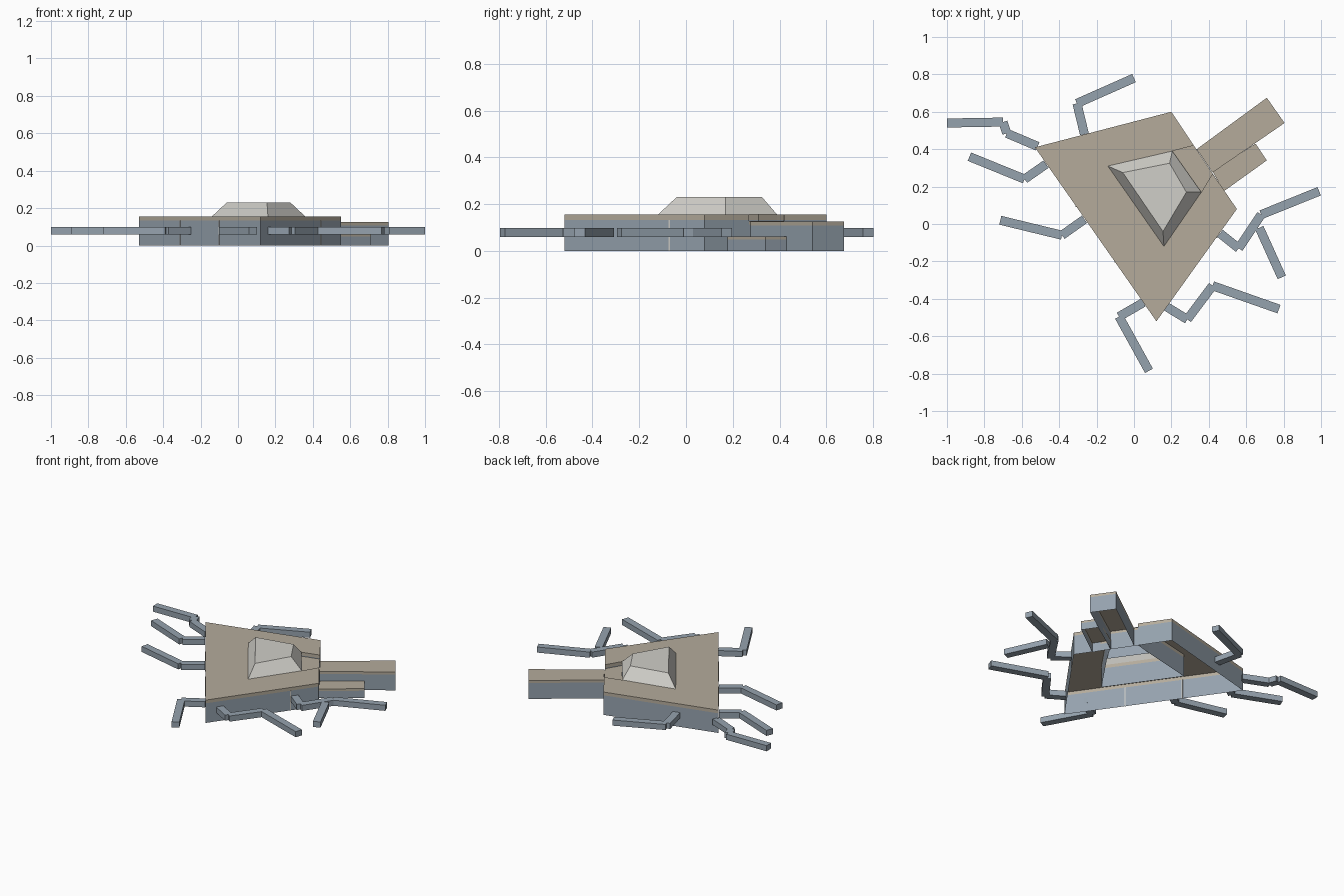
import bpy
from mathutils import Vector

cube = bpy.data.objects.get("Cube")
if cube:
    bpy.data.objects.remove(cube)


def material(name, rgb):
    m = bpy.data.materials.new(name)
    m.use_nodes = True
    m.diffuse_color = (*rgb, 1)
    m.node_tree.nodes["Principled BSDF"].inputs["Base Color"].default_value = (*rgb, 1)
    return m


WALL = material("blue grey wall", (0.30, 0.36, 0.42))
ROOF = material("tan roof", (0.46, 0.41, 0.33))
SKY = material("pale skylight", (0.63, 0.62, 0.58))


def shell(name, layers, mats, floor=False):
    """Stack matching outlines [(points, z)], skin them and close the top."""
    outline = layers[0][0]
    n = len(outline)
    area = sum(a[0] * b[1] - b[0] * a[1]
               for a, b in zip(outline, outline[1:] + outline[:1]))
    verts, faces, slots = [], [], []
    for points, z in layers:
        ordered = points if area > 0 else points[::-1]
        verts += [(x, y, z) for x, y in ordered]
    for k in range(len(layers) - 1):
        for i in range(n):
            j = (i + 1) % n
            faces.append((k * n + i, k * n + j, (k + 1) * n + j, (k + 1) * n + i))
            slots.append(min(k, len(mats) - 1))
    faces.append(tuple(range(len(verts) - n, len(verts))))
    slots.append(len(mats) - 1)
    if floor:
        faces.append(tuple(reversed(range(n))))
        slots.append(0)
    mesh = bpy.data.meshes.new(name)
    mesh.from_pydata(verts, [], faces)
    for m in mats:
        mesh.materials.append(m)
    for face, slot in zip(mesh.polygons, slots):
        face.material_index = slot
    obj = bpy.data.objects.new(name, mesh)
    bpy.context.collection.objects.link(obj)
    return obj


def block(name, outline, eave, top):
    return shell(name, [(outline, 0), (outline, eave), (outline, top)], [WALL, ROOF])


def bar(a, b, width):
    """Rectangle outline around the segment a-b."""
    a, b = Vector(a), Vector(b)
    d = (b - a).normalized()
    s = Vector((-d.y, d.x)) * width / 2
    return [tuple(p) for p in (a + s, a - s, b - s, b + s)]


# Main hall wrapped around the court, open on the passage side
court = [(-0.14, 0.31), (0.205, 0.39), (0.36, 0.17), (0.16, -0.12)]
left, back, right, front = (-0.53, 0.41), (0.20, 0.60), (0.55, 0.08), (0.12, -0.52)
gate = [(0.32, 0.42), (0.42, 0.27)]
block("main_hall", [gate[0], back, left, front, right, gate[1],
                    court[2], court[3], court[0], court[1]], 0.133, 0.155)

# Lower passage between the court and the annexes
block("passage", [court[1], gate[0], gate[1], court[2]], 0.112, 0.128)

# Sloped skylight over the court
cap = [(-0.06, 0.275), (0.19, 0.325), (0.28, 0.17), (0.155, -0.04)]
shell("skylight", [(court, 0.155), (cap, 0.23)], [SKY])

# Annexes
block("long_annex", [(0.335, 0.40), (0.71, 0.675), (0.805, 0.54), (0.42, 0.275)], 0.108, 0.125)
block("short_annex", [(0.42, 0.28), (0.65, 0.43), (0.71, 0.34), (0.48, 0.175)], 0.048, 0.062)

# Pale joints on the two long walls
for i, (end, t) in enumerate([(left, 0.34), (left, 0.66), (right, 0.75)]):
    a, b = Vector(front), Vector(end)
    mid, half = a.lerp(b, t), (b - a).normalized() * 0.003
    shell(f"wall_joint_{i}", [(bar(mid - half, mid + half, 0.006), z) for z in (0, 0.133)],
          [SKY])

# Jointed corridors spreading out from the hall
legs = [
    [(-0.265, 0.48), (-0.305, 0.645), (0, 0.78)],
    [(-0.515, 0.415), (-0.68, 0.485), (-0.70, 0.545), (-1, 0.54)],
    [(-0.47, 0.32), (-0.585, 0.24), (-0.88, 0.36)],
    [(-0.265, 0.025), (-0.385, -0.06), (-0.715, 0.02)],
    [(0.05, -0.42), (-0.08, -0.495), (0.08, -0.785)],
    [(0.17, -0.44), (0.285, -0.51), (0.42, -0.33), (0.775, -0.455)],
    [(0.46, -0.05), (0.56, -0.13), (0.68, 0.05), (0.99, 0.175)],
    [(0.67, -0.02), (0.79, -0.285)],
]
for i, path in enumerate(legs):
    for j, (a, b) in enumerate(zip(path, path[1:])):
        outline = bar(a, b, 0.048)
        shell(f"corridor_{i}_{j}", [(outline, 0.06), (outline, 0.098)], [WALL], floor=True)
